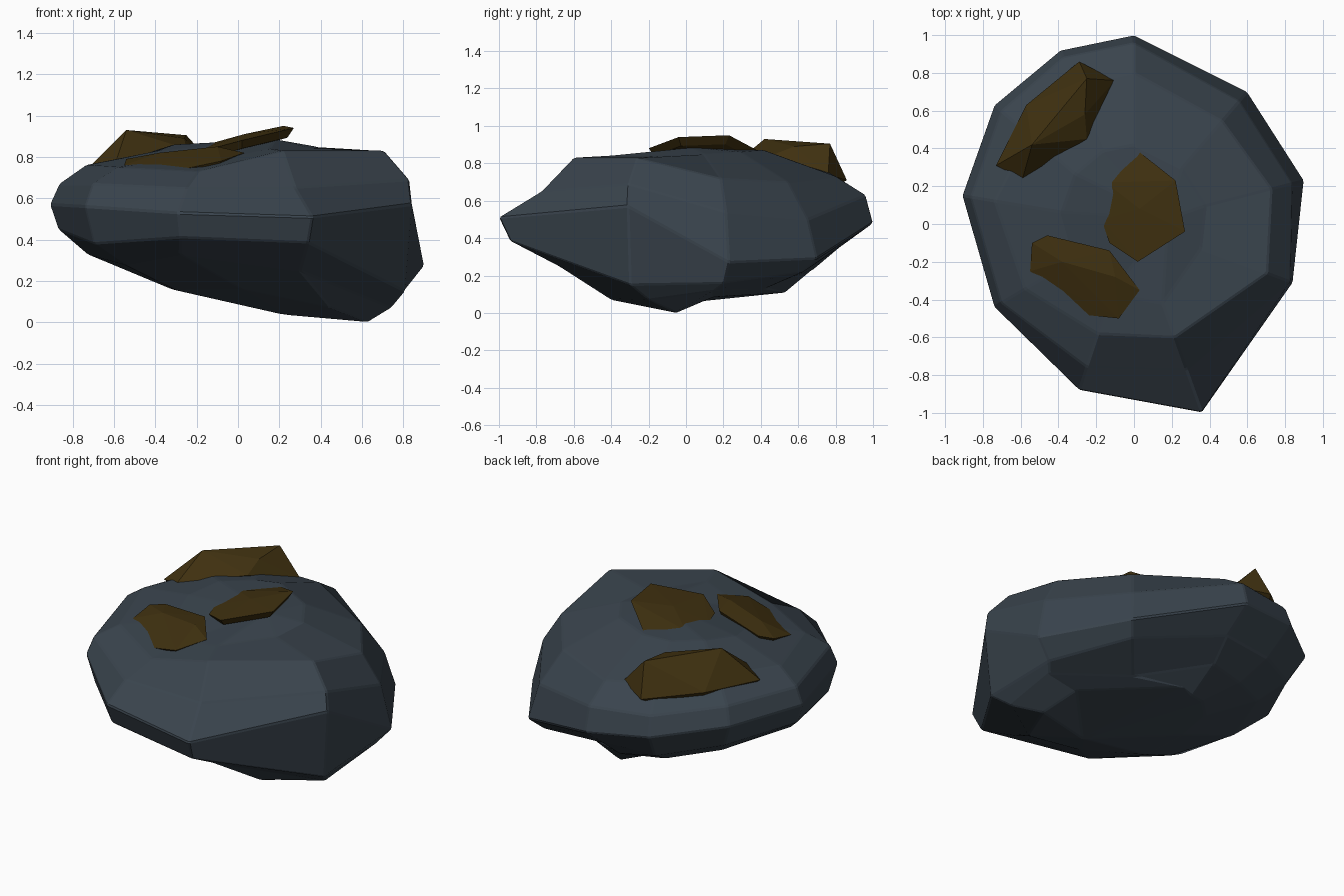
import bpy, bmesh
from mathutils import Vector


def finish(name, bm, color):
    bmesh.ops.recalc_face_normals(bm, faces=bm.faces)
    me = bpy.data.meshes.new(name)
    bm.to_mesh(me)
    bm.free()
    ob = bpy.data.objects.new(name, me)
    bpy.context.collection.objects.link(ob)
    mat = bpy.data.materials.new(name + "_color")
    mat.diffuse_color = color
    me.materials.append(mat)
    return ob


# Boulder: ten spokes, each an outline point plus a (scale, height) profile:
# inner top z, shoulder, upper edge, equator z, lower edge
spokes = [
    ((0.00, 1.00), .87, (.80, .73), (.96, .63), .48, (.82, .35)),
    ((0.60, 0.70), .86, (.78, .70), (.93, .50), .29, (.90, .22)),
    ((0.90, 0.23), .85, (.81, .72), (.93, .54), .27, (.89, .16)),
    ((0.84, -.31), .84, (.84, .83), (.985, .69), .57, (.96, .15)),
    ((0.36, -1.0), .84, (.60, .83), (.77, .65), .51, (.94, .385)),
    ((-.29, -.88), .78, (.66, .73), (.86, .65), .53, (.96, .41)),
    ((-.74, -.44), .79, (.78, .75), (.95, .67), .56, (.94, .38)),
    ((-.91, 0.15), .83, (.81, .76), (.95, .67), .57, (.955, .45)),
    ((-.74, 0.63), .86, (.75, .78), (.95, .68), .57, (.89, .41)),
    ((-.39, 0.92), .86, (.80, .77), (.96, .64), .52, (.85, .34)),
]
# lopsided underside: belly point and base point on each spoke
belly = [(-.02, .68, .23), (.36, .42, .13), (.75, .15, .12), (.74, -.20, .07),
         (.30, -.68, .25), (-.28, -.72, .33), (-.55, -.33, .28), (-.73, 0, .33),
         (-.55, .43, .30), (-.28, .60, .24)]
base = [(-.05, .45, .14), (.08, .54, .11), (.55, .15, .085), (.63, -.05, 0),
        (.45, -.40, .07), (.02, -.45, .16), (-.30, -.25, .155), (-.32, .05, .16),
        (-.30, .27, .18), (-.17, .40, .17)]
bm = bmesh.new()
columns = []
for ((x, y), inner, shoulder, upper, eq, lower), low, foot in zip(spokes, belly, base):
    profile = [(.42, inner), shoulder, upper, (1, eq), lower]
    points = [(x * s, y * s, z) for s, z in profile] + [low, foot]
    columns.append([bm.verts.new(p) for p in points])
top = bm.verts.new((0.18, 0.03, 0.885))
bottom = bm.verts.new((0.23, -0.18, 0.035))
for i, a in enumerate(columns):
    b = columns[(i + 1) % len(columns)]
    bm.faces.new((top, a[0], b[0]))
    bm.faces.new((bottom, b[-1], a[-1]))
    for k in range(len(a) - 1):
        bm.faces.new((a[k], a[k + 1], b[k + 1], b[k]))
# slightly worn edges
bmesh.ops.bevel(bm, geom=bm.edges[:], offset=0.008, segments=1, affect='EDGES')
finish("boulder", bm, (0.042, 0.058, 0.075, 1))


# Brown stone chips: faceted slabs made from a rim and a raised ridge
def chip(name, rim, ridge, depth):
    bm = bmesh.new()
    centre = sum((Vector(p) for p in rim), Vector()) / len(rim)
    for p in rim + ridge:
        bm.verts.new(p)
    for p in rim:
        q = Vector(p).lerp(centre, 0.12)
        bm.verts.new((q.x, q.y, q.z - depth))
    res = bmesh.ops.convex_hull(bm, input=bm.verts)
    junk = set(res["geom_interior"]) | set(res["geom_unused"])
    bmesh.ops.delete(bm, geom=[v for v in junk if isinstance(v, bmesh.types.BMVert)],
                     context='VERTS')
    finish(name, bm, (0.05, 0.03, 0.005, 1))


chip("back_chip",
     [(-.73, .31, .74), (-.57, .63, .74), (-.29, .86, .71), (-.10, .76, .74),
      (-.25, .45, .84), (-.50, .32, .81), (-.59, .24, .78)],
     [(-.54, .42, .93), (-.25, .77, .905), (-.26, .58, .89)], 0.03)
chip("centre_chip",
     [(-.17, .02, .84), (-.15, .22, .86), (.03, .38, .87), (.22, .23, .95),
      (.27, -.04, .94), (.02, -.20, .88), (-.13, -.10, .84)],
     [(.03, .08, .91)], 0.04)
chip("front_chip",
     [(-.55, -.25, .76), (-.54, -.10, .79), (-.46, -.06, .80), (-.13, -.14, .84),
      (.03, -.35, .82), (-.08, -.50, .78), (-.27, -.48, .74)],
     [(-.38, -.20, .82), (-.10, -.28, .85)], 0.04)
